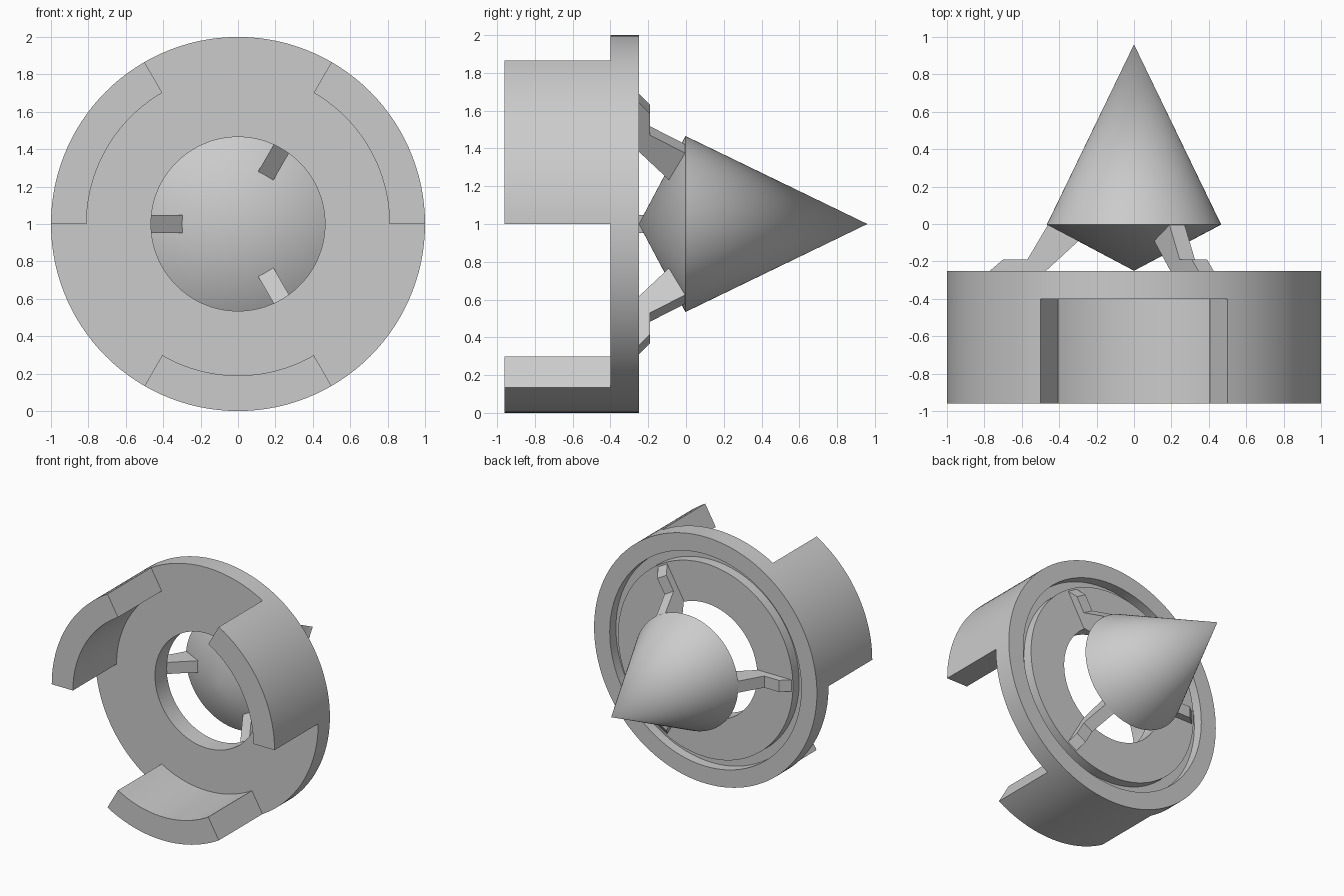
import bpy, bmesh
from math import cos, sin, pi, radians

cube = bpy.data.objects.get("Cube")
if cube:
    bpy.data.objects.remove(cube, do_unlink=True)

grey = bpy.data.materials.new("light_grey")
grey.use_nodes = True
colour = (0.6, 0.6, 0.6, 1)
grey.diffuse_color = colour
grey.node_tree.nodes["Principled BSDF"].inputs["Base Color"].default_value = colour

CENTRE = 1.0   # height of the main axis
STEPS = 120    # segments in a full turn


def finish(name, bm, smooth=True):
    bmesh.ops.remove_doubles(bm, verts=bm.verts, dist=1e-5)
    bmesh.ops.recalc_face_normals(bm, faces=bm.faces)
    mesh = bpy.data.meshes.new(name)
    bm.to_mesh(mesh)
    bm.free()
    mesh.materials.append(grey)
    obj = bpy.data.objects.new(name, mesh)
    bpy.context.collection.objects.link(obj)
    if smooth:
        bpy.ops.object.select_all(action='DESELECT')
        obj.select_set(True)
        bpy.context.view_layer.objects.active = obj
        bpy.ops.object.shade_smooth_by_angle(angle=radians(30))
    return obj


def lathe(name, profile, start=0, sweep=360, closed=True):
    """Turn a (radius, y) profile about the main axis; cap partial sweeps."""
    bm = bmesh.new()
    n = round(STEPS * sweep / 360)
    rows = []
    for i in range(n + 1):
        a = radians(start + sweep * i / n)
        rows.append([bm.verts.new((r * cos(a), y, CENTRE + r * sin(a)))
                     for r, y in profile])
    count = len(profile)
    for a, b in zip(rows, rows[1:]):
        for j in range(count if closed else count - 1):
            k = (j + 1) % count
            quad = [a[j], a[k], b[k], b[j]]
            if profile[j][0] == 0:
                quad = [a[j], a[k], b[k]]
            elif profile[k][0] == 0:
                quad = [a[j], a[k], b[j]]
            bm.faces.new(quad)
    if sweep < 360:
        bm.faces.new(rows[0])
        bm.faces.new(rows[-1])
    return finish(name, bm)


def arm(name, profile, angle, half_width):
    """Flat (radius, y) outline given thickness and turned to an angle."""
    bm = bmesh.new()
    c, s = cos(radians(angle)), sin(radians(angle))
    sides = [[bm.verts.new((r * c - w * s, y, CENTRE + r * s + w * c))
              for r, y in profile] for w in (-half_width, half_width)]
    for side in sides:
        bm.faces.new(side)
    for j in range(len(profile)):
        k = (j + 1) % len(profile)
        bm.faces.new([sides[0][j], sides[0][k], sides[1][k], sides[1][j]])
    return finish(name, bm, smooth=False)


# Ring plate with a round groove in its back face
lathe("ring_plate", [(0.465, -0.40), (1, -0.40), (1, -0.25), (0.86, -0.25),
                     (0.86, -0.33), (0.785, -0.33), (0.785, -0.25), (0.465, -0.25)])

# Pointed body: long cone to the back, short cone to the front
lathe("double_cone", [(0, -0.25), (0.466, -0.003), (0, 0.96)], closed=False)

# Three curved jaws and three bent arms
jaw_section = [(0.81, -0.96), (1, -0.96), (1, -0.40), (0.81, -0.40)]
arm_outline = [(0.77, -0.25), (0.70, -0.19), (0.57, -0.19), (0.44, 0.03),
               (0.28, -0.075), (0.47, -0.25)]
for i in range(3):
    lathe(f"jaw_{i + 1}", jaw_section, start=120 * i, sweep=60)
    arm(f"arm_{i + 1}", arm_outline, 60 + 120 * i, 0.047)
